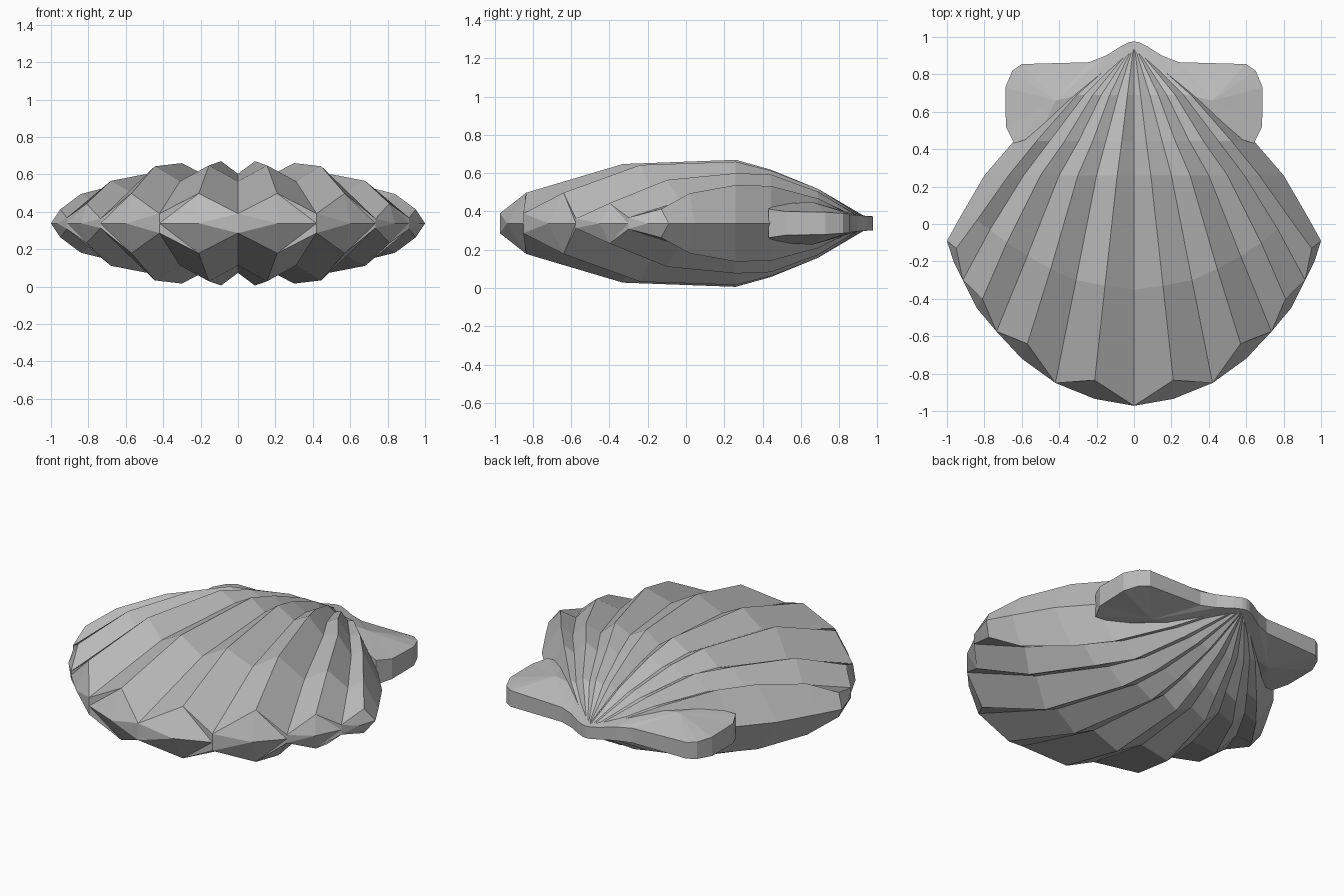
import bpy
import bmesh
from mathutils import Vector

MID = 0.338  # height of the seam between the two valves

cube = bpy.data.objects.get("Cube")
if cube:
    bpy.data.objects.remove(cube, do_unlink=True)

grey = bpy.data.materials.new("shell grey")
grey.use_nodes = True
grey.diffuse_color = (0.5, 0.5, 0.5, 1)
grey.node_tree.nodes["Principled BSDF"].inputs["Base Color"].default_value = (0.5, 0.5, 0.5, 1)


def finish(name, bm, axes):
    """Make a flat shaded object mirrored about the seam and the centre."""
    bmesh.ops.recalc_face_normals(bm, faces=bm.faces)
    mesh = bpy.data.meshes.new(name)
    bm.to_mesh(mesh)
    bm.free()
    mesh.materials.append(grey)
    ob = bpy.data.objects.new(name, mesh)
    ob.location.z = MID
    bpy.context.collection.objects.link(ob)
    mirror = ob.modifiers.new("mirror", "MIRROR")
    mirror.use_axis = axes
    mirror.merge_threshold = 0.0005
    return ob


# Fan: rays alternate valley and ridge from the centre to the side.
# Each ring gives (x, height above the seam) per ray.
ring_near = [(0, .145), (.035, .18), (.085, .155), (.13, .18), (.175, .15),
             (.22, .165), (.265, .12), (.305, .13), (.36, 0)]
ring_mid = [(0, .225), (.065, .28), (.15, .235), (.22, .275), (.295, .215),
            (.37, .255), (.45, .165), (.52, .195), (.64, 0)]
ring_high = [(0, .265), (.09, .332), (.2, .27), (.3, .322), (.4, .23),
             (.5, .262), (.59, .16), (.67, .2), (.8, 0)]
ring_low = [(0, .225), (.155, .31), (.31, .225), (.445, .305), (.57, .165),
            (.68, .227), (.77, .115), (.84, .157), (.925, 0)]
low_y = [-.35, -.33, -.3, -.24, -.17, -.1, -.03, .02, .045]
lip = [(0, -.972, .052), (.21, -.835, .16), (.42, -.85, .052), (.57, -.64, .16),
       (.735, -.575, .025), (.81, -.4, .105), (.915, -.3, .03), (.95, -.13, .075),
       (1, -.09, 0)]
rim = [(0, -.972), (.21, -.935), (.42, -.85), (.6, -.72), (.735, -.575),
       (.84, -.45), (.915, -.3), (.965, -.2), (1, -.09)]

rows = [[(.004 * i, .935, .036 * (1 - i / 8)) for i in range(9)]]
for y, ring in ((.69, ring_near), (.445, ring_mid), (.26, ring_high)):
    rows.append([(x, y, z) for x, z in ring])
rows.append([(x, y, z) for (x, z), y in zip(ring_low, low_y)])
rows.append(lip)
rows.append([(x, y, 0) for x, y in rim])

bm = bmesh.new()
grid = [[bm.verts.new(p) for p in row] for row in rows]
for upper, lower in zip(grid[:-2], grid[1:-1]):
    for i in range(8):
        bm.faces.new((upper[i], lower[i], lower[i + 1], upper[i + 1]))
# Scalloped lip: slopes from each ridge end down to the seam
edge, seam = grid[-2:]
for i in range(8):
    bm.faces.new((edge[i], seam[i], seam[i + 1]))
    if i < 7:
        bm.faces.new((edge[i], seam[i + 1], edge[i + 1]))
bmesh.ops.remove_doubles(bm, verts=bm.verts, dist=0.0005)
finish("ribbed_valves", bm, (True, False, True))

# Hinge ears: outline with a wall down to the seam and a raised crown
outline = [(0, .976, .037), (.025, .972, .037), (.07, .95, .037), (.15, .9, .042),
           (.24, .865, .045), (.6, .855, .05), (.65, .82, .052), (.688, .73, .058),
           (.685, .52, .062), (.64, .43, .075), (.5, .48, .1), (.25, .7, .1),
           (0, .9, .037)]
bm = bmesh.new()
top = [bm.verts.new(p) for p in outline]
base = [bm.verts.new((x, y, 0)) for x, y, z in outline]
crown = bm.verts.new((.42, .66, .112))
for i in range(len(outline) - 1):
    bm.faces.new((top[i], top[i + 1], base[i + 1], base[i]))
for i in range(3, 11):
    bm.faces.new((top[i], top[i + 1], crown))
bm.faces.new((top[3], crown, top[11]))
bm.faces.new((top[0], top[1], top[2], top[3], top[11], top[12]))
finish("hinge_ears", bm, (True, False, True))
